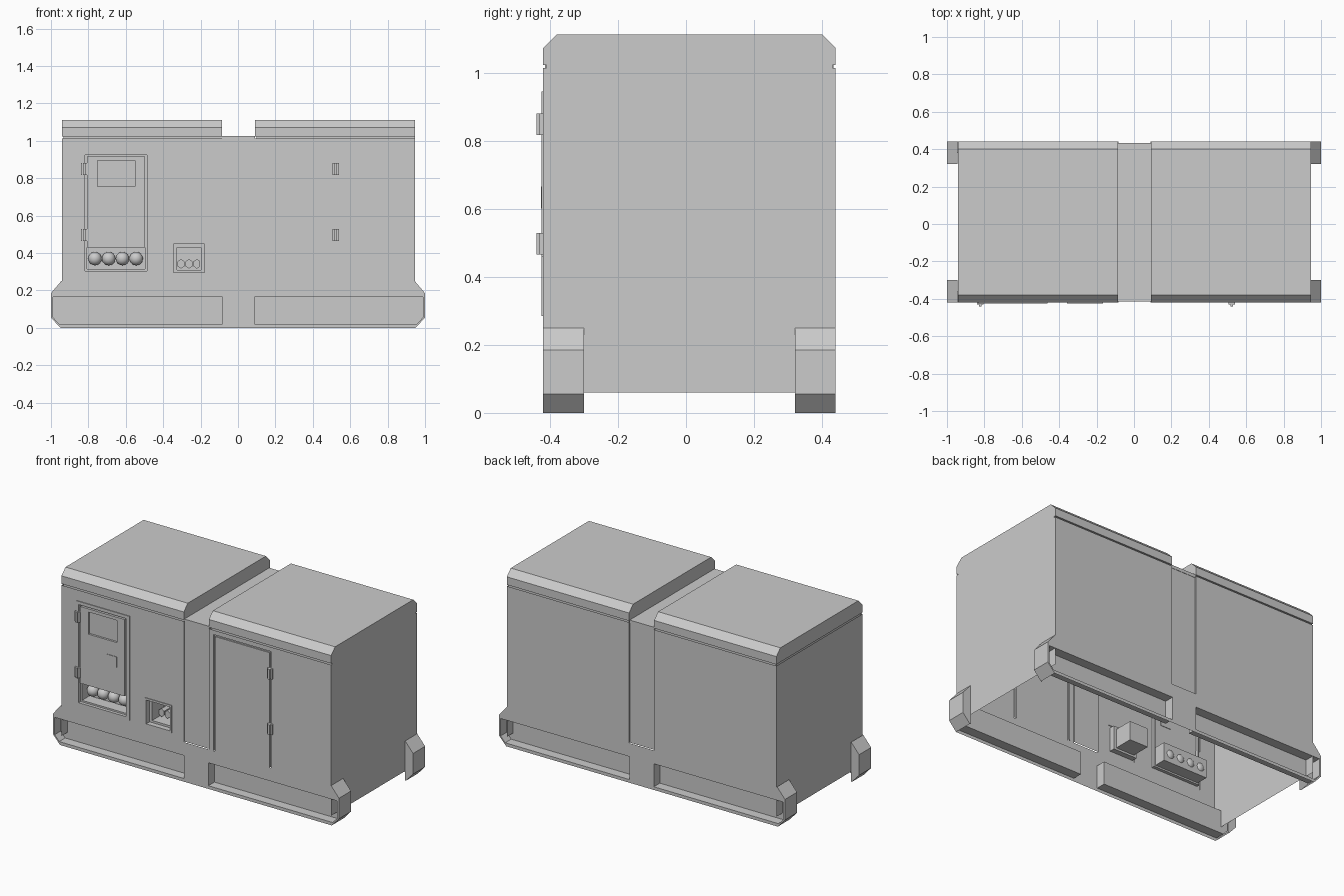
import bpy, bmesh, math

if "Cube" in bpy.data.objects:
    bpy.data.objects.remove(bpy.data.objects["Cube"])

grey = bpy.data.materials.new("light grey paint")
grey.diffuse_color = (0.6, 0.6, 0.6, 1)
grey.use_nodes = True
grey.node_tree.nodes["Principled BSDF"].inputs["Base Color"].default_value = grey.diffuse_color

X0, X1, Y0, Y1 = -0.94, 0.945, -0.42, 0.44   # cabinet footprint
Z0, Z1 = 0.25, 1.013                         # cabinet wall height above the skid
MX0, MX1 = -0.085, 0.09                      # centre strip
MY = (Y0 + Y1) / 2


def finish(bm, name, normals=True):
    bmesh.ops.remove_doubles(bm, verts=bm.verts, dist=1e-5)
    if normals:
        bmesh.ops.recalc_face_normals(bm, faces=bm.faces)
    mesh = bpy.data.meshes.new(name)
    bm.to_mesh(mesh)
    bm.free()
    ob = bpy.data.objects.new(name, mesh)
    bpy.context.collection.objects.link(ob)
    mesh.materials.append(grey)
    return ob


def face(bm, pts):
    return bm.faces.new([bm.verts.new(p) for p in pts])


def box(name, x0, x1, y0, y1, z0, z1):
    bm = bmesh.new()
    bmesh.ops.create_cube(bm, size=1)
    for v in bm.verts:
        v.co = ((x0 + x1) / 2 + v.co.x * (x1 - x0), (y0 + y1) / 2 + v.co.y * (y1 - y0),
                (z0 + z1) / 2 + v.co.z * (z1 - z0))
    return finish(bm, name)


def relief(name, x0, x1, z0, z1, rects, back=False, warp=None, extra_z=()):
    """Sheet with stepped pockets: rects are (x0, x1, z0, z1, depth), later ones win."""
    xs = sorted({x0, x1, *[x for r in rects for x in r[:2]]})
    zs = sorted({z0, z1, *extra_z, *[z for r in rects for z in r[2:4]]})
    bm = bmesh.new()

    def depth(i, k):
        cx, cz, d = (xs[i] + xs[i + 1]) / 2, (zs[k] + zs[k + 1]) / 2, 0
        for r in rects:
            if r[0] < cx < r[1] and r[2] < cz < r[3]:
                d = r[4]
        return d

    def pt(i, k, d):
        x, z = xs[i], zs[k]
        if warp:
            x = warp(x, z)
        return (x, Y1 - d if back else Y0 + d, z)

    def quad(pts):
        face(bm, pts[::-1] if back else pts)

    nx, nz = len(xs) - 1, len(zs) - 1
    for i in range(nx):
        for k in range(nz):
            d = depth(i, k)
            quad([pt(i, k, d), pt(i + 1, k, d), pt(i + 1, k + 1, d), pt(i, k + 1, d)])
            if i + 1 < nx and depth(i + 1, k) != d:
                e = depth(i + 1, k)
                quad([pt(i + 1, k, d), pt(i + 1, k, e), pt(i + 1, k + 1, e), pt(i + 1, k + 1, d)])
            if k + 1 < nz and depth(i, k + 1) != d:
                e = depth(i, k + 1)
                quad([pt(i, k + 1, d), pt(i + 1, k + 1, d), pt(i + 1, k + 1, e), pt(i, k + 1, e)])
    return finish(bm, name, False)


# front wall: centre strip, control panel, outlet box and service door seams
strip = (MX0, MX1, Z0, Z1, 0.008)
front = [strip,
         (-0.835, -0.462, 0.285, 0.945, -0.005),   # raised panel frame
         (-0.817, -0.487, 0.305, 0.925, 0.015),    # seam around panel door
         (-0.807, -0.497, 0.315, 0.915, -0.003),   # panel door
         (-0.75, -0.55, 0.755, 0.895, 0.01),       # display window
         (-0.807, -0.497, 0.315, 0.43, 0.09),      # socket bay
         (-0.357, -0.167, 0.285, 0.46, -0.004),    # outlet frame
         (-0.345, -0.18, 0.297, 0.447, 0.03),
         (-0.327, -0.198, 0.31, 0.43, 0.15),       # outlet box
         (0.123, 0.133, 0.25, 0.985, 0.008),       # service door seams
         (0.515, 0.525, 0.25, 0.985, 0.008),
         (0.123, 0.525, 0.975, 0.985, 0.008)]
relief("front_wall", X0, X1, Z0, Z1, front)
relief("back_wall", X0, X1, Z0, Z1, [strip], back=True)

# end walls, open below
for name, x in (("left_end_wall", X0), ("right_end_wall", X1)):
    bm = bmesh.new()
    pts = [(x, Y0, 0.06), (x, Y1, 0.06), (x, Y1, Z1), (x, Y0, Z1)]
    face(bm, pts if x > 0 else pts[::-1])
    finish(bm, name, False)


# skid rails with chamfered ends
def half_width(z):
    if z < 0.055:
        return 0.95 + 0.05 * z / 0.055
    return 1 - 0.055 * max(0, z - 0.185) / 0.065


def rail_warp(x, z):
    return math.copysign(abs(x) - 1 + half_width(z), x) if abs(x) > 0.95 else x


pockets = [(-0.988, -0.083, 0.02, 0.165, 0.06), (0.087, 0.988, 0.02, 0.165, 0.06)]
levels = (0, 0.055, 0.185, 0.25)
for side, back in (("front", False), ("back", True)):
    relief(side + "_skid_rail", -1, 1, 0, 0.25, pockets, back, rail_warp, levels)
    ya, yb = (Y1, Y1 - 0.12) if back else (Y0, Y0 + 0.12)
    for end, s in (("left", -1), ("right", 1)):
        bm = bmesh.new()
        prof = [(s * half_width(z), z) for z in levels]
        for (xa, za), (xb, zb) in zip(prof, prof[1:]):
            face(bm, [(xa, ya, za), (xa, yb, za), (xb, yb, zb), (xb, ya, zb)])
        face(bm, [(x, yb, z) for x, z in prof] + [(s * 0.942, yb, 0.25), (s * 0.942, yb, 0)])
        ob = finish(bm, f"{side}_{end}_skid_end", False)
        # outward normals
        for p in ob.data.polygons:
            n, c = p.normal, p.center
            out = n.x * s if abs(n.x) > 0.1 else n.y * (-1 if back else 1)
            if out < 0:
                p.flip()

# roof caps with sloped eaves, each on a narrow shadow gap
for name, xa, xb in (("left_roof", X0, MX0), ("right_roof", MX1, X1)):
    prof = [(Y0, 1.022), (Y1, 1.022), (Y1, 1.072), (Y1 - 0.04, 1.112), (Y0 + 0.04, 1.112), (Y0, 1.072)]
    bm = bmesh.new()
    f = face(bm, [(xa, y, z) for y, z in prof])
    ext = bmesh.ops.extrude_face_region(bm, geom=[f])["geom"]
    bmesh.ops.translate(bm, vec=(xb - xa, 0, 0), verts=[v for v in ext if isinstance(v, bmesh.types.BMVert)])
    if f.is_valid and not any(len(e.link_faces) == 1 for e in f.edges):
        pass
    else:
        face(bm, [(xa, y, z) for y, z in prof])
    finish(bm, name)
    box(name + "_gap", xa + 0.008, xb, Y0 + 0.01, Y1 - 0.01, 1.005, 1.023)
box("centre_channel_top", MX0, MX1, Y0 + 0.006, Y1 - 0.006, 1.005, 1.025)

# hinges on both doors
for door, x in (("panel", -0.822), ("service_door", 0.522)):
    for i, z in enumerate((0.497, 0.848)):
        box(f"{door}_hinge_{i + 1}", x - 0.018, x + 0.018, Y0 - 0.011, Y0 + 0.005, z - 0.032, z + 0.032)
        box(f"{door}_hinge_pin_{i + 1}", x - 0.006, x + 0.006, Y0 - 0.02, Y0, z - 0.032, z + 0.032)

# panel latch
box("panel_latch", -0.62, -0.55, Y0 - 0.006, Y0, 0.60, 0.665)

# round sockets in the bay
for i in range(4):
    bpy.ops.mesh.primitive_uv_sphere_add(segments=24, ring_count=12, radius=0.036,
                                         location=(-0.765 + 0.0735 * i, Y0 + 0.065, 0.37))
    ob = bpy.context.object
    ob.name = f"socket_{i + 1}"
    ob.data.materials.append(grey)
    bpy.ops.object.shade_smooth_by_angle()

# hexagonal outlet fittings
for i in range(3):
    bpy.ops.mesh.primitive_cylinder_add(vertices=6, radius=0.026, depth=0.06,
                                        location=(-0.305 + 0.0425 * i, Y0 + 0.12, 0.342),
                                        rotation=(math.pi / 2, 0, 0))
    ob = bpy.context.object
    ob.name = f"outlet_fitting_{i + 1}"
    ob.scale = (0.8, 1, 1)
    ob.data.materials.append(grey)
